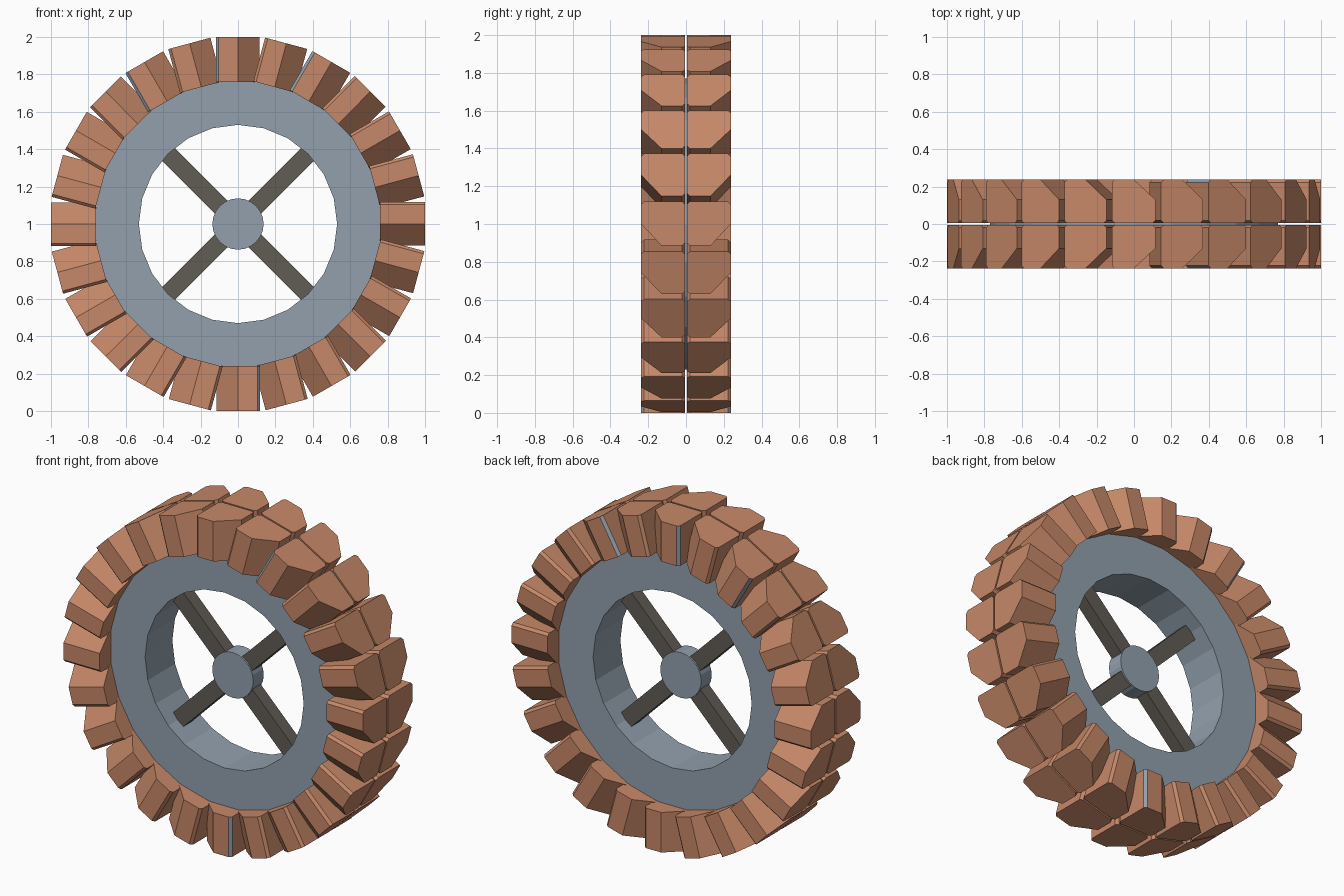
import bpy, bmesh, math
from mathutils import Vector

if "Cube" in bpy.data.objects:
    bpy.data.objects.remove(bpy.data.objects["Cube"])

CENTRE = Vector((0, 0, 1))
N = 24  # blocks around, and sides of the round parts


def material(name, rgb):
    def lin(c):
        c /= 255
        return c / 12.92 if c <= 0.04045 else ((c + 0.055) / 1.055) ** 2.4
    m = bpy.data.materials.new(name)
    m.diffuse_color = (*[lin(c) for c in rgb], 1)
    m.use_nodes = True
    m.node_tree.nodes["Principled BSDF"].inputs["Base Color"].default_value = m.diffuse_color
    return m


copper = material("copper brown", (198, 136, 104))
steel = material("blue grey", (146, 160, 173))
dark = material("dark grey", (97, 92, 85))


def finish(name, bm, mats):
    bmesh.ops.recalc_face_normals(bm, faces=bm.faces[:])
    me = bpy.data.meshes.new(name)
    bm.to_mesh(me)
    bm.free()
    for m in mats:
        me.materials.append(m)
    ob = bpy.data.objects.new(name, me)
    bpy.context.collection.objects.link(ob)
    return ob


def axes(angle):
    """Radial and clockwise tangent directions in the wheel plane."""
    s, c = math.sin(angle), math.cos(angle)
    return Vector((s, 0, c)), Vector((c, 0, -s))


def lathe(name, profile, mat):
    """Spin a closed (radius, y) profile about the axle."""
    bm = bmesh.new()
    rings = []
    for i in range(N):
        rad, _ = axes(i * 2 * math.pi / N)
        rings.append([bm.verts.new(CENTRE + rad * r + Vector((0, y, 0))) for r, y in profile])
    k = len(profile)
    for i in range(N):
        a, b = rings[i], rings[(i + 1) % N]
        for j in range(k):
            bm.faces.new((a[j], a[(j + 1) % k], b[(j + 1) % k], b[j]))
    return finish(name, bm, [mat])


# Rim ring
lathe("rim", [(0.53, -0.13), (0.77, -0.13), (0.77, 0.13), (0.53, 0.13)], steel)

# Hub disc
bm = bmesh.new()
caps = []
for y in (-0.05, 0.05):
    caps.append([bm.verts.new(CENTRE + axes(i * 2 * math.pi / N)[0] * 0.137 + Vector((0, y, 0)))
                 for i in range(N)])
    bm.faces.new(caps[-1])
for i in range(N):
    j = (i + 1) % N
    bm.faces.new((caps[0][i], caps[0][j], caps[1][j], caps[1][i]))
finish("hub", bm, [steel])

# Four spokes
bm = bmesh.new()
for q in range(4):
    rad, tan = axes(math.radians(45 + 90 * q))
    ends = []
    for r in (0.1, 0.56):
        ends.append([bm.verts.new(CENTRE + rad * r + tan * t + Vector((0, y, 0)))
                     for t, y in ((-0.048, -0.04), (0.048, -0.04), (0.048, 0.04), (-0.048, 0.04))])
        bm.faces.new(ends[-1])
    for i in range(4):
        j = (i + 1) % 4
        bm.faces.new((ends[0][i], ends[0][j], ends[1][j], ends[1][i]))
finish("spokes", bm, [dark])

# Tread blocks: (tangent, y) section with one big outer chamfer and small bevels
SECTION = [(-0.118, 0.222), (-0.103, 0.237), (0.0, 0.237), (0.115, 0.13),
           (0.115, 0.02), (0.1, 0.005), (-0.103, 0.005), (-0.118, 0.02)]
GREY_BEVELS = (0, 2, 12, 22)  # blocks whose trailing bevel is grey
for side, name in ((-1, "front_tread_blocks"), (1, "back_tread_blocks")):
    bm = bmesh.new()
    for b in range(N):
        rad, tan = axes(b * 2 * math.pi / N)
        ends = []
        for r in (0.758, 1.0):
            ends.append([bm.verts.new(CENTRE + rad * r + tan * t + Vector((0, side * y, 0)))
                         for t, y in SECTION])
            bm.faces.new(ends[-1])
        k = len(SECTION)
        for i in range(k):
            j = (i + 1) % k
            f = bm.faces.new((ends[0][i], ends[0][j], ends[1][j], ends[1][i]))
            if i == 0 and b in GREY_BEVELS:
                f.material_index = 1
    finish(name, bm, [copper, steel])
